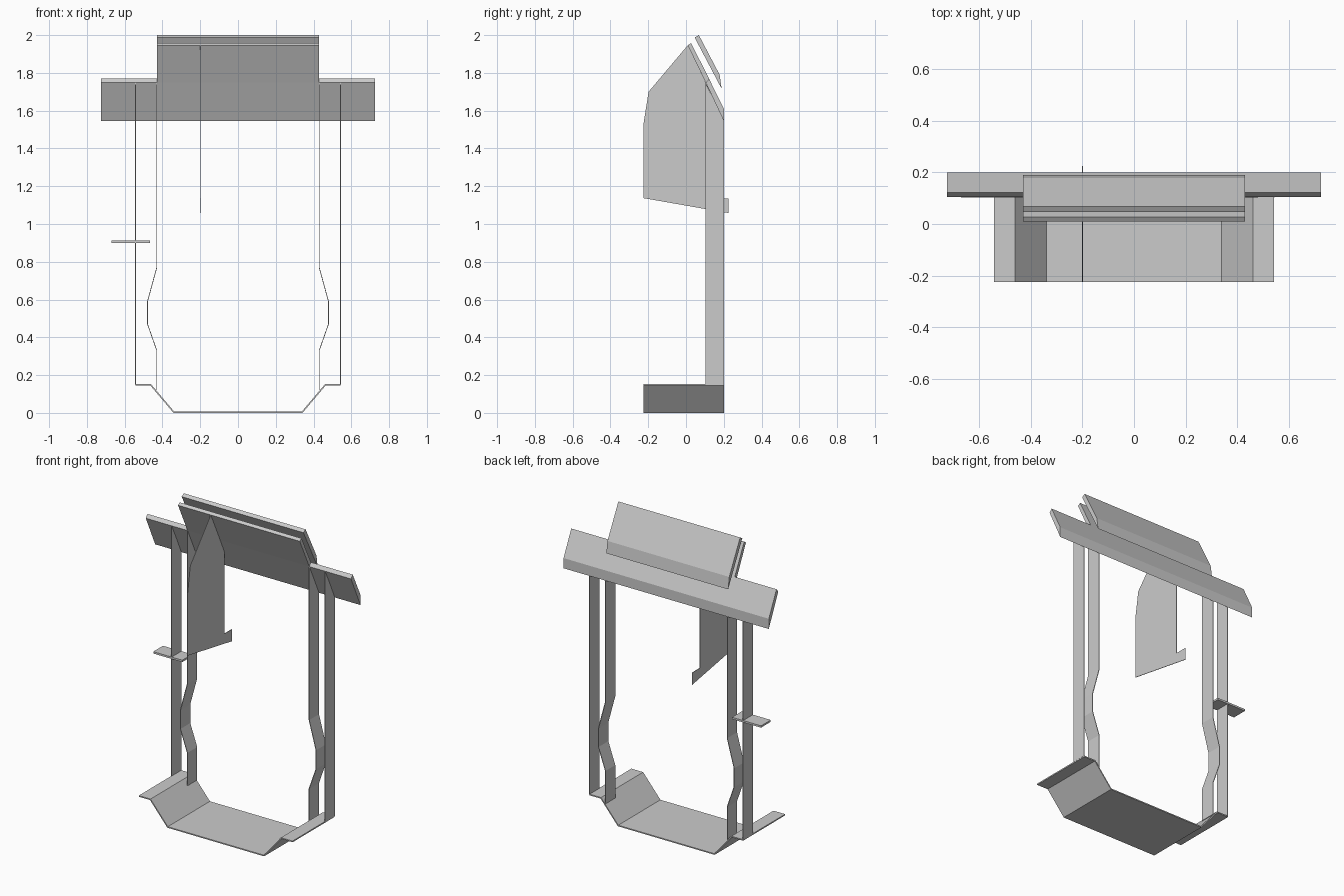
import bpy, bmesh

if "Cube" in bpy.data.objects:
    bpy.data.objects.remove(bpy.data.objects["Cube"])


def finish(name, bm):
    bmesh.ops.recalc_face_normals(bm, faces=bm.faces)
    mesh = bpy.data.meshes.new(name)
    bm.to_mesh(mesh)
    bm.free()
    obj = bpy.data.objects.new(name, mesh)
    bpy.context.collection.objects.link(obj)
    return obj


def prism(name, yz, x0, x1):
    """Closed side profile (y, z) extruded across x."""
    bm = bmesh.new()
    face = bm.faces.new([bm.verts.new((x0, y, z)) for y, z in yz])
    ext = bmesh.ops.extrude_face_region(bm, geom=[face])
    bmesh.ops.translate(bm, vec=(x1 - x0, 0, 0),
                        verts=[v for v in ext["geom"] if isinstance(v, bmesh.types.BMVert)])
    return finish(name, bm)


def strip(name, xz, y0, y1, thick, back_drop=0.0):
    """Open front profile (x, z) swept along y; back_drop slopes the last point's edge."""
    bm = bmesh.new()
    front = [bm.verts.new((x, y0, z)) for x, z in xz]
    back = [bm.verts.new((x, y1, z)) for x, z in xz]
    back[-1].co.z -= back_drop
    for i in range(len(xz) - 1):
        bm.faces.new((front[i], front[i + 1], back[i + 1], back[i]))
    obj = finish(name, bm)
    mod = obj.modifiers.new("thickness", "SOLIDIFY")
    mod.thickness = thick
    mod.offset = 0
    return obj


BACK = 0.2
POST_FRONT = 0.102

# Folded base tray
half = [(0.34, 0.004), (0.462, 0.148), (0.543, 0.148)]
strip("base_tray", [(-x, z) for x, z in reversed(half)] + half, -0.225, BACK, 0.008)

# Posts on both sides, with tops cut to the roof slope
inner = [(0.43, 0.12), (0.43, 0.33), (0.479, 0.47), (0.479, 0.59), (0.43, 0.77), (0.43, 1.75)]
outer = [(0.542, 0.15), (0.542, 1.75)]
for side, s in (("left", -1), ("right", 1)):
    for kind, path in (("inner", inner), ("outer", outer)):
        strip(f"{kind}_post_{side}", [(s * x, z) for x, z in path],
              POST_FRONT, BACK, 0.004, back_drop=0.2)

# Hanging divider panel with a rear hook
prism("divider_panel", [(0.01, 1.947), (-0.198, 1.70), (-0.225, 1.53), (-0.225, 1.137),
                        (0.225, 1.058), (0.225, 1.135), (0.145, 1.135), (0.145, 1.662)],
      -0.2015, -0.1985)

# Sloped roof: wide lower board, narrower upper board, raised flap
prism("roof_lower", [(0.105, 1.748), (0.122, 1.769), (BACK, 1.61), (BACK, 1.545)], -0.725, 0.725)
prism("roof_upper", [(0.009, 1.946), (0.027, 1.958), (0.122, 1.769), (0.105, 1.748)], -0.43, 0.43)
prism("roof_flap", [(0.046, 1.987), (0.068, 2.0), (0.178, 1.79), (0.189, 1.715)], -0.43, 0.43)

# Small side shelf
prism("side_shelf", [(POST_FRONT, 0.9), (BACK, 0.9), (BACK, 0.912), (POST_FRONT, 0.912)],
      -0.67, -0.465)
